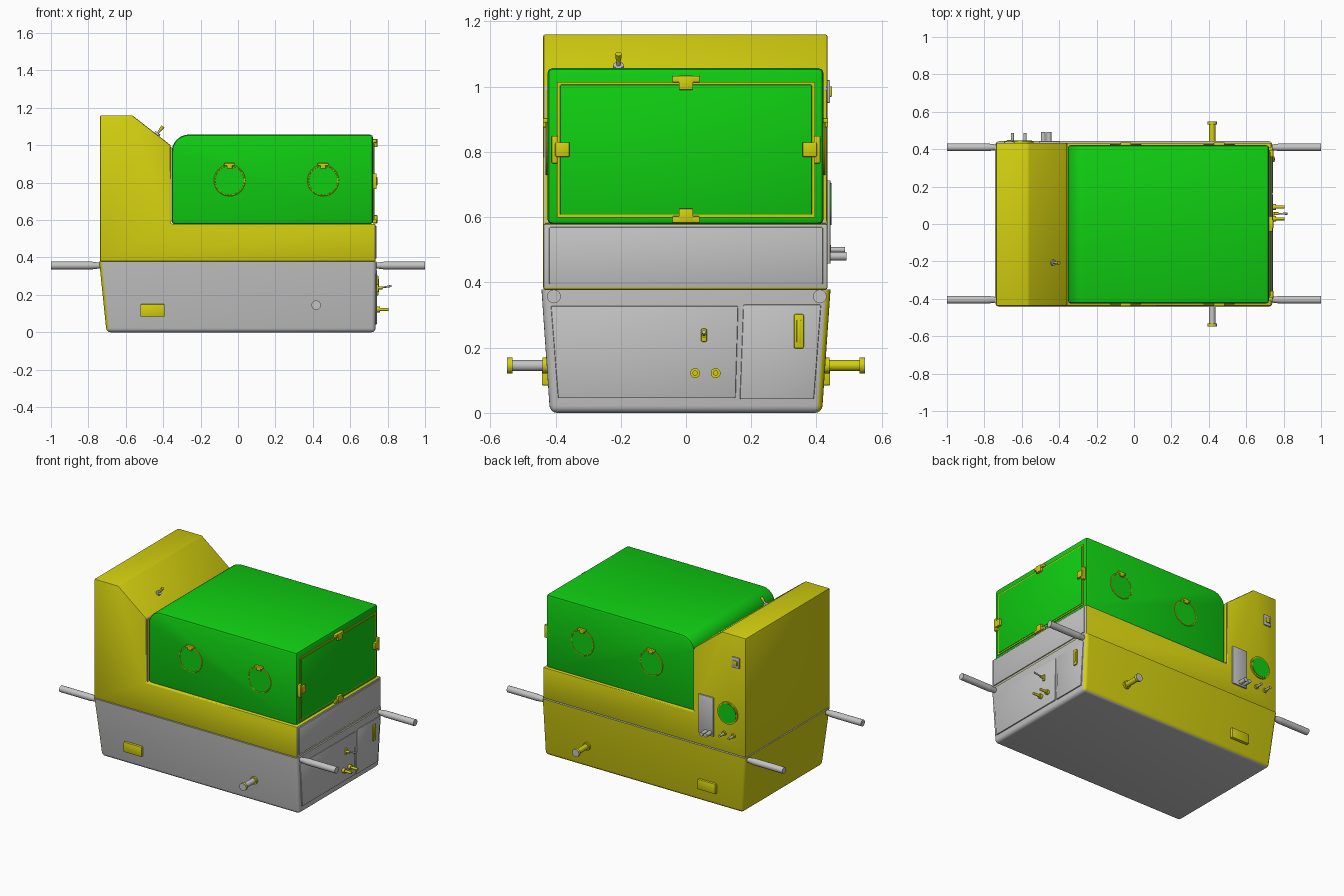
import bpy, bmesh, math
from mathutils import Vector

cube = bpy.data.objects.get("Cube")
if cube:
    bpy.data.objects.remove(cube, do_unlink=True)


def material(name, rgb):
    m = bpy.data.materials.new(name)
    m.use_nodes = True
    m.diffuse_color = (*rgb, 1)
    node = next(n for n in m.node_tree.nodes if n.type == 'BSDF_PRINCIPLED')
    node.inputs["Base Color"].default_value = (*rgb, 1)
    return m


YELLOW = material("yellow", (0.66, 0.63, 0.005))
GREY = material("light grey", (0.55, 0.55, 0.55))
GREEN = material("green", (0.005, 0.62, 0.006))
parts = []


def finish(name, bm, *mats, rule=None):
    bmesh.ops.recalc_face_normals(bm, faces=bm.faces[:])
    bm.normal_update()
    if rule:
        for f in bm.faces:
            f.material_index = rule(f.normal)
    me = bpy.data.meshes.new(name)
    bm.to_mesh(me)
    bm.free()
    for m in mats:
        me.materials.append(m)
    ob = bpy.data.objects.new(name, me)
    bpy.context.collection.objects.link(ob)
    parts.append(ob)
    return ob


def round_edges(bm, width, segments=2, pick=lambda e: True):
    """Bevel the sharp edges that pick accepts."""
    bm.normal_update()
    edges = [e for e in bm.edges if e.calc_face_angle(0) > 0.6 and pick(e)]
    bmesh.ops.bevel(bm, geom=edges, offset=width, segments=segments,
                    profile=0.5, affect='EDGES')


def box(name, centre, size, mat, bevel=0.0):
    bm = bmesh.new()
    bmesh.ops.create_cube(bm, size=1)
    for v in bm.verts:
        v.co = Vector(centre) + Vector(a * b for a, b in zip(v.co, size))
    if bevel:
        round_edges(bm, bevel)
    return finish(name, bm, mat)


def rod(name, start, end, r1, mat, r2=None, sides=20):
    a, b = Vector(start), Vector(end)
    bm = bmesh.new()
    bmesh.ops.create_cone(bm, cap_ends=True, segments=sides, radius1=r1,
                          radius2=r1 if r2 is None else r2, depth=(b - a).length)
    turn = (b - a).to_track_quat('Z', 'Y')
    for v in bm.verts:
        v.co = (a + b) / 2 + turn @ v.co
    return finish(name, bm, mat)


def prism(name, pts, lo, hi, axis, *mats, bevel=0.0, rule=None):
    """Extrude a profile along x or y; the profile's second value is z."""
    bm = bmesh.new()
    place = (lambda p, d: (p[0], d, p[1])) if axis == 'y' else (lambda p, d: (d, p[0], p[1]))
    a = [bm.verts.new(place(p, lo)) for p in pts]
    b = [bm.verts.new(place(p, hi)) for p in pts]
    bm.faces.new(a)
    bm.faces.new(b)
    for i in range(len(pts)):
        j = (i + 1) % len(pts)
        bm.faces.new((a[i], a[j], b[j], b[i]))
    bmesh.ops.recalc_face_normals(bm, faces=bm.faces[:])
    if bevel:
        round_edges(bm, bevel)
    return finish(name, bm, *mats, rule=rule)


def ring(name, centre, radius, thick, mat):
    """Thin ring lying on a front or back wall."""
    bpy.ops.mesh.primitive_torus_add(location=centre, rotation=(math.pi / 2, 0, 0),
                                     major_radius=radius, minor_radius=thick,
                                     major_segments=40, minor_segments=6)
    ob = bpy.context.object
    ob.name = name
    ob.data.materials.append(mat)
    parts.append(ob)


# Tapered base: front, door end and underside grey, back and other end yellow
bm = bmesh.new()
bmesh.ops.create_cube(bm, size=1)
for v in bm.verts:
    top = v.co.z > 0
    x = (0.74 if top else 0.735) if v.co.x > 0 else (-0.742 if top else -0.703)
    y = math.copysign(0.443 if top else 0.417, v.co.y)
    v.co = (x, y, 0.378 if top else 0)
round_edges(bm, 0.022, 4, lambda e: any(v.co.z < 0.1 for v in e.verts))
finish("base", bm, GREY, YELLOW,
       rule=lambda n: int((n.y > 0.3 or n.x < -0.5) and n.z > -0.8 and n.z < 0.5))

# Upper body with the tall sloped console
prism("upper_body", [(-0.738, 0.378), (0.735, 0.378), (0.735, 0.58), (-0.36, 0.58),
                     (-0.36, 1.0), (-0.565, 1.16), (-0.738, 1.16)],
      -0.438, 0.434, 'y', YELLOW, GREY, bevel=0.007, rule=lambda n: int(n.x > 0.8 and n.z > -0.1))
box("console_inner_wall", (-0.362, 0, 0.79), (0.012, 0.86, 0.4), YELLOW)
box("end_panel", (0.735, 0, 0.482), (0.012, 0.84, 0.175), GREY, 0.004)

# Hood with one large rounded top edge
arc = [(-0.262 - 0.092 * math.cos(t), 0.965 + 0.092 * math.sin(t))
       for t in [i * math.pi / 20 for i in range(11)]]
prism("hood", [(-0.354, 0.578)] + arc + [(0.722, 1.057), (0.722, 0.578)],
      -0.425, 0.422, 'y', GREEN, bevel=0.016)

# Hood end door with its trim and four latches
box("end_door_trim", (0.722, 0, 0.807), (0.01, 0.79, 0.416), YELLOW)
box("end_door", (0.724, 0, 0.807), (0.012, 0.772, 0.398), GREEN, 0.003)
for y, z in ((0, 1.012), (0, 0.604), (-0.385, 0.807), (0.385, 0.807)):
    upright = y != 0
    ty, tz = (-math.copysign(0.012, y), 0) if upright else (0, math.copysign(0.012, 0.8 - z))
    bar_y = y - 1.4 * ty if upright else 0
    bar_z = z if upright else z - 0.9 * tz
    bar = (0.022, 0.02, 0.084) if upright else (0.022, 0.084, 0.02)
    box("latch_bar", (0.73, bar_y, bar_z), bar, YELLOW, 0.003)
    box("latch_plate", (0.733, y + ty / 2, z), (0.024, 0.044, 0.044), YELLOW, 0.003)

# Portholes on both long sides of the hood
for side, wall in ((-1, -0.425), (1, 0.422)):
    for x in (-0.045, 0.455):
        rod("porthole_door", (x, wall - side * 0.005, 0.812), (x, wall + side * 0.004, 0.812),
            0.079, GREEN, sides=40)
        ring("porthole_rim", (x, wall + side * 0.002, 0.812), 0.08, 0.004, YELLOW)
        box("porthole_hinge", (x, wall + side * 0.005, 0.897), (0.058, 0.018, 0.014), YELLOW, 0.003)
        box("porthole_clip", (x, wall + side * 0.005, 0.888), (0.03, 0.018, 0.026), YELLOW, 0.003)

# Carrying handles at the four corners
for sx in (-1, 1):
    for y in (-0.405, 0.41):
        rod("handle_neck", (sx * 0.72, y, 0.357), (sx * 0.785, y, 0.357), 0.013, GREY, 0.021)
        rod("handle_grip", (sx * 0.785, y, 0.357), (sx, y, 0.357), 0.021, GREY)

# Pegs and vents on both long sides of the base
for side, shaft in ((-1, GREY), (1, YELLOW)):
    x, z = 0.418, 0.145
    rod("peg_flange", (x, side * 0.41, z), (x, side * 0.44, z), 0.025, YELLOW)
    rod("peg_shaft", (x, side * 0.42, z), (x, side * 0.54, z), 0.017, shaft)
    rod("peg_end", (x, side * 0.532, z), (x, side * 0.546, z), 0.025, YELLOW)
    rod("peg_cap", (x, side * 0.54, z), (x, side * 0.548, z), 0.0245, GREY)
    box("vent", (-0.457, side * 0.425, 0.117), (0.13, 0.034, 0.066), YELLOW, 0.004)

# Compartment doors on the base end
prism("wide_door", [(-0.392, 0.045), (0.152, 0.045), (0.16, 0.328), (-0.414, 0.328)],
      0.72, 0.743, 'x', GREY, bevel=0.004)
prism("narrow_door", [(0.165, 0.042), (0.392, 0.042), (0.414, 0.332), (0.176, 0.332)],
      0.72, 0.743, 'x', GREY, bevel=0.004)
box("door_pull", (0.745, 0.346, 0.25), (0.012, 0.03, 0.105), YELLOW, 0.004)
box("door_pull_grip", (0.751, 0.346, 0.25), (0.008, 0.014, 0.07), YELLOW, 0.003)

# Fittings on the wide door
for y in (0.028, 0.091):
    rod("gas_fitting", (0.735, y, 0.122), (0.76, y, 0.122), 0.015, YELLOW)
    rod("gas_stem", (0.755, y, 0.122), (0.805, y, 0.122), 0.008, YELLOW)
box("toggle_plate", (0.745, 0.055, 0.238), (0.014, 0.018, 0.04), YELLOW, 0.004)
rod("toggle_base", (0.745, 0.055, 0.238), (0.772, 0.055, 0.238), 0.008, YELLOW)
rod("toggle_lever", (0.765, 0.055, 0.238), (0.82, 0.055, 0.248), 0.004, GREY, 0.006)

# Knob on the console slope
foot, up = Vector((-0.435, -0.207, 1.057)), Vector((0.61, 0, 0.79))
rod("knob_base", foot - up * 0.005, foot + up * 0.012, 0.016, GREY)
rod("knob_stem", foot, foot + up * 0.035, 0.006, GREY)
rod("knob_tip", foot + up * 0.03, foot + up * 0.055, 0.008, YELLOW, 0.01)

# Controls on the back of the console
box("meter_plate", (-0.453, 0.435, 0.585), (0.11, 0.016, 0.255), GREY, 0.003)
for x in (-0.485, -0.455):
    rod("meter_valve", (x, 0.43, 0.48), (x, 0.492, 0.48), 0.013, GREY)
rod("gauge_rim", (-0.61, 0.425, 0.64), (-0.61, 0.443, 0.64), 0.072, YELLOW, sides=40)
rod("gauge_face", (-0.61, 0.43, 0.64), (-0.61, 0.446, 0.64), 0.064, GREEN, sides=40)
for x in (-0.65, -0.583):
    rod("outlet_collar", (x, 0.425, 0.5), (x, 0.445, 0.5), 0.014, YELLOW)
    rod("outlet", (x, 0.43, 0.5), (x, 0.487, 0.5), 0.008, GREY)
box("switch_plate", (-0.667, 0.434, 0.985), (0.055, 0.016, 0.07), GREY, 0.003)
box("switch_rocker", (-0.667, 0.441, 0.985), (0.03, 0.014, 0.032), YELLOW, 0.003)

# Smooth shading that keeps the hard edges
bpy.ops.object.select_all(action='DESELECT')
for ob in parts:
    ob.select_set(True)
bpy.context.view_layer.objects.active = parts[0]
bpy.ops.object.shade_smooth_by_angle(angle=math.radians(35))
